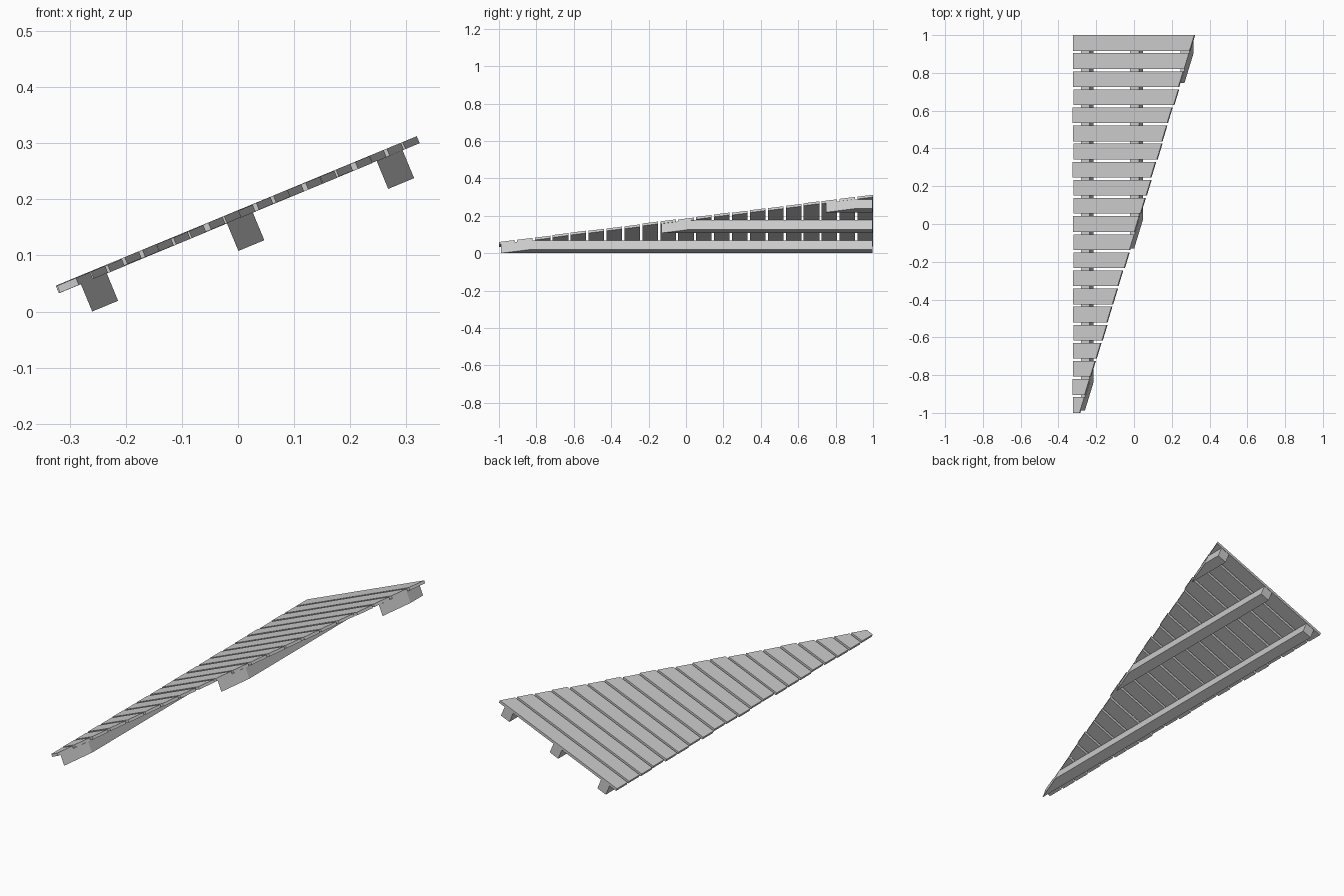
import bpy, math, random

if "Cube" in bpy.data.objects:
    bpy.data.objects.remove(bpy.data.objects["Cube"])

random.seed(4)
TILT = -math.radians(22.5)   # slope rises toward +x
ORIGIN_Z = 0.1802            # height of the deck surface at x = 0
COUNT, WIDTH = 21, 0.083
PITCH = (2.0 - WIDTH) / (COUNT - 1)


def hip(y):
    """Slope coordinate of the diagonal edge at a given y."""
    return 0.016 + 0.329 * y


def prism(name, left, right0, right1, y0, y1, top, bottom, left_y0=None):
    """Flat slab with a plan outline in the tilted plane."""
    ly = y0 if left_y0 is None else left_y0
    plan = [(left, ly), (right0, y0), (right1, y1), (left, y1)]
    verts = [(x, y, z) for z in (bottom, top) for x, y in plan]
    faces = [(3, 2, 1, 0), (4, 5, 6, 7)]
    faces += [(i, (i + 1) % 4, (i + 1) % 4 + 4, i + 4) for i in range(4)]
    mesh = bpy.data.meshes.new(name)
    mesh.from_pydata(verts, [], faces)
    ob = bpy.data.objects.new(name, mesh)
    bpy.context.collection.objects.link(ob)
    ob.location.z = ORIGIN_Z
    ob.rotation_euler.y = TILT
    return ob


# Planks, cut along the diagonal edge, slightly uneven at the ends
for i in range(COUNT):
    y0 = -1 + i * PITCH
    y1 = y0 + WIDTH
    shift = 0 if i in (0, COUNT - 1) else random.uniform(-0.003, 0.004)
    lift = random.uniform(-0.001, 0.0005)
    prism(f"plank_{i + 1}", -0.349 + shift, hip(y0) + shift, hip(y1) + shift,
          y0, y1, lift, lift - 0.0135)

# Support battens with ends mitred parallel to the diagonal edge
for name, left in (("low", -0.309), ("middle", -0.027), ("high", 0.262)):
    right = left + 0.05
    prism(f"{name}_batten", left, right, right, (right - 0.016) / 0.329, 0.998,
          -0.013, -0.067, left_y0=(left - 0.016) / 0.329)
